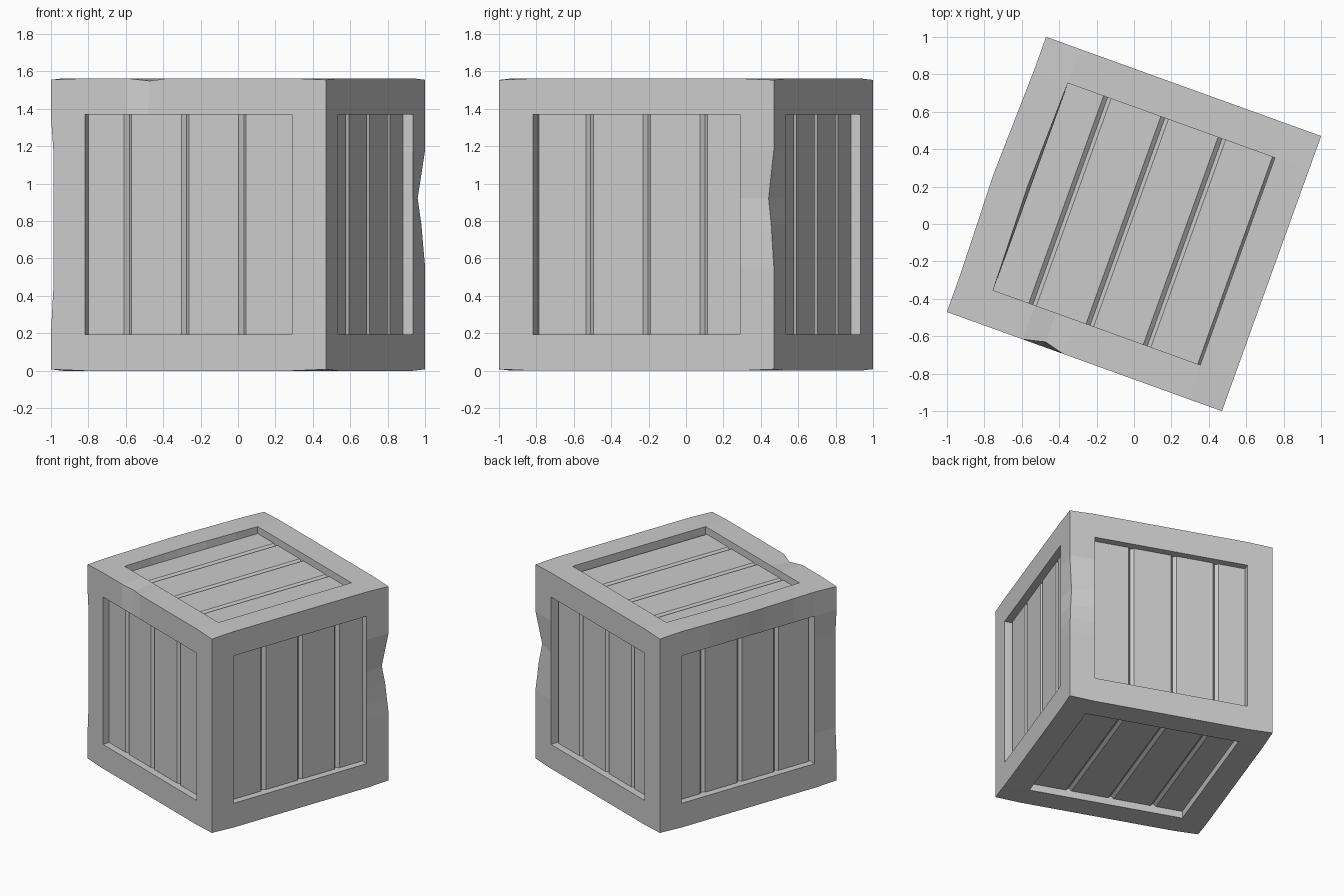
import bpy, bmesh, math
from mathutils import Vector, Matrix

if "Cube" in bpy.data.objects:
    bpy.data.objects.remove(bpy.data.objects["Cube"])

H = 0.781      # half size of the crate
P = 0.588      # half size of each recessed panel
D = 0.056      # depth of the plank surface
BACK = 0.09    # depth of the recess behind the planks
C = [-H, -P, -0.35, -0.23, -0.12, 0, 0.14, 0.4, P, H]
PLACE = Matrix.Translation((0, 0, H)) @ Matrix.Rotation(math.radians(-19.83), 4, 'Z')

# each side maps (across, along, height) into crate space
SIDES = {
    "top": lambda u, v, h: (u, v, h),
    "bottom": lambda u, v, h: (u, v, -h),
    "front": lambda u, v, h: (u, -h, v),
    "back": lambda u, v, h: (u, h, v),
    "left": lambda u, v, h: (-h, -u, v),
    "right": lambda u, v, h: (h, -u, v),
}


def finish(name, bm):
    bmesh.ops.remove_doubles(bm, verts=bm.verts, dist=1e-5)
    bmesh.ops.recalc_face_normals(bm, faces=bm.faces)
    bm.transform(PLACE)
    me = bpy.data.meshes.new(name)
    bm.to_mesh(me)
    bm.free()
    ob = bpy.data.objects.new(name, me)
    bpy.context.collection.objects.link(ob)
    return ob


def face(bm, pts):
    return bm.faces.new([bm.verts.new(p) for p in pts])


def near(a, b):
    return abs(a - b) < 0.02


def wear(co):
    """Worn corners, bowed edges and chips in the frame."""
    x, y, z = co
    if near(abs(x), H) and near(abs(y), H) and near(abs(z), H):
        co.z *= 0.99
    # bowed top left bar
    if near(z, H) and x < -P + 0.01 and abs(y) <= P:
        co.x -= 0.015 * (1 - abs(y) / P)
    # chip on the right back upright
    if near(x, H) and near(y, H):
        dent = {0: 0.02, 0.14: 0.04, -0.12: 0.01}.get(round(z, 2), 0)
        co.x -= dent * 0.7
        co.y -= dent
    # hollow left front upright
    if near(x, -H) and near(y, -H) and abs(z) < P - 0.01:
        co.x += 0.014
    # chip on the top front edge
    if near(z, H) and near(y, -H) and near(x, -0.23):
        co.y += 0.028
        co.z -= 0.014


# frame: bordered cube with six recesses
bm = bmesh.new()
inner = C[1:-1]
for side in SIDES.values():
    for a0, a1 in zip(C, C[1:]):
        for b0, b1 in zip(C, C[1:]):
            if max(abs(a0 + a1), abs(b0 + b1)) / 2 > P:
                face(bm, [side(a0, b0, H), side(a1, b0, H), side(a1, b1, H), side(a0, b1, H)])
    for s in (-P, P):
        for t0, t1 in zip(inner, inner[1:]):
            face(bm, [side(s, t0, H), side(s, t1, H), side(s, t1, H - BACK), side(s, t0, H - BACK)])
            face(bm, [side(t0, s, H), side(t1, s, H), side(t1, s, H - BACK), side(t0, s, H - BACK)])
    for a0, a1 in zip(inner, inner[1:]):
        for b0, b1 in zip(inner, inner[1:]):
            h = H - BACK
            face(bm, [side(a0, b0, h), side(a1, b0, h), side(a1, b1, h), side(a0, b1, h)])
bmesh.ops.remove_doubles(bm, verts=bm.verts, dist=1e-5)
for v in bm.verts:
    wear(v.co)
finish("crate_frame", bm)

# planks: four chamfered boards in every recess
SEAMS = [-P, -0.362, -0.037, 0.288, P]
for name, side in SIDES.items():
    bm = bmesh.new()
    for i, (u0, u1) in enumerate(zip(SEAMS, SEAMS[1:])):
        top, low, base = H - D, H - D - 0.02, H - BACK - 0.01
        profile = [(u0, base), (u0, top if i == 0 else low)]
        if i > 0:
            profile.append((u0 + 0.02, top))
        profile += [(u1 - (0.023 if i < 3 else 0.014), top), (u1, low), (u1, base)]
        f = face(bm, [side(u, -P, h) for u, h in profile])
        new = bmesh.ops.extrude_face_region(bm, geom=[f], use_keep_orig=True)["geom"]
        move = Vector(side(0, 2 * P, 0))
        bmesh.ops.translate(bm, vec=move, verts=[g for g in new if isinstance(g, bmesh.types.BMVert)])
    finish(name + "_planks", bm)
